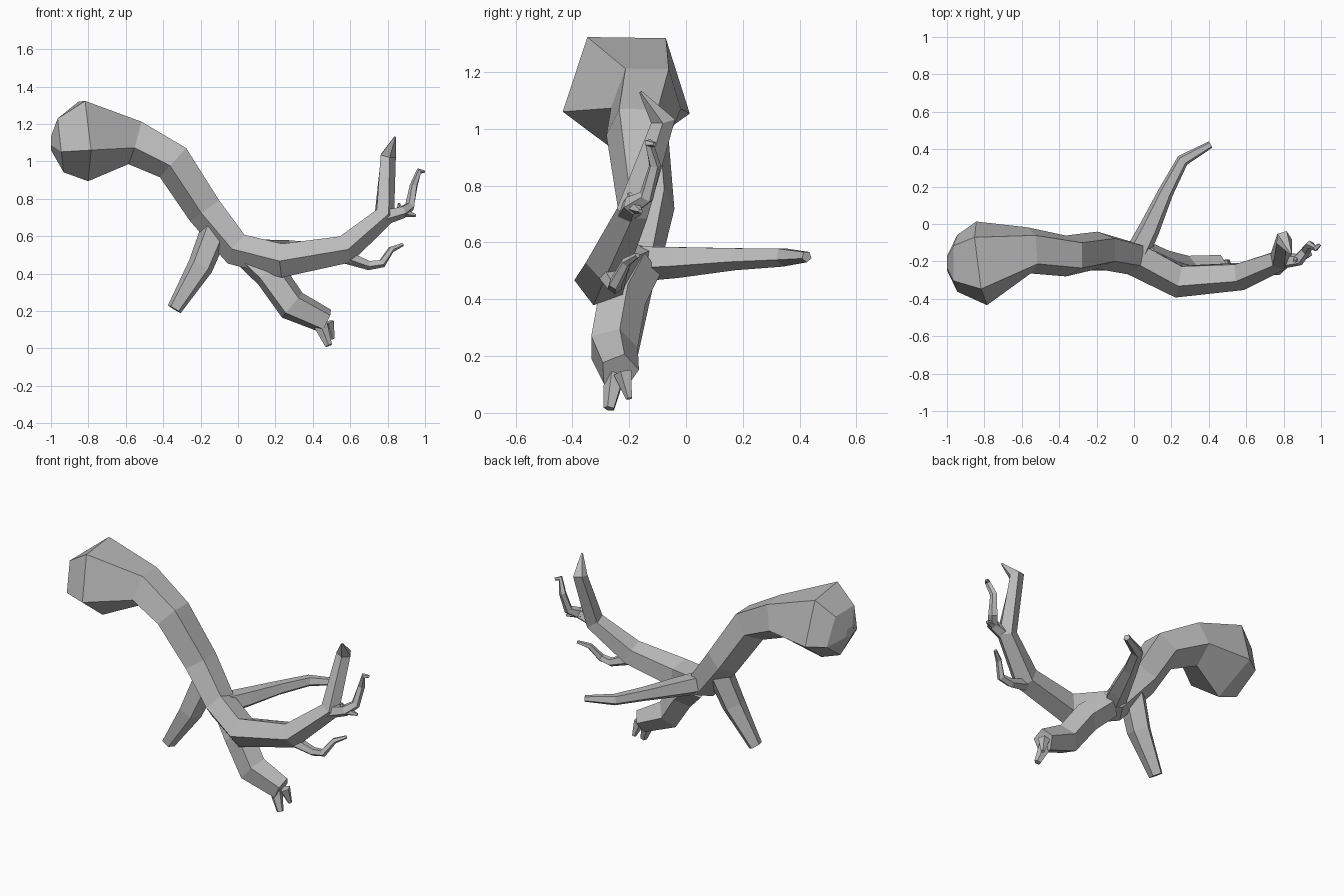
import bpy, bmesh, math
from mathutils import Vector

cube = bpy.data.objects.get("Cube")
if cube:
    bpy.data.objects.remove(cube, do_unlink=True)

wood = bpy.data.materials.new("grey wood")
wood.use_nodes = True
colour = (0.5, 0.5, 0.5, 1)
wood.diffuse_color = colour
wood.node_tree.nodes["Principled BSDF"].inputs["Base Color"].default_value = colour


def limb(name, path, up=(0, 0, 1), sides=5):
    """Faceted tapering tube through (x, y, z, radius) stations."""
    bm = bmesh.new()
    pts = [Vector(p[:3]) for p in path]
    up = Vector(up)
    rings = []
    for i, p in enumerate(pts):
        ahead = (pts[min(i + 1, len(pts) - 1)] - p).normalized()
        behind = (p - pts[max(i - 1, 0)]).normalized()
        along = (ahead + behind).normalized()
        up = (up - along * up.dot(along)).normalized()
        side = along.cross(up)
        ring = []
        for k in range(sides):
            a = math.tau * k / sides - math.pi / 2
            ring.append(bm.verts.new(p + path[i][3] * (side * math.cos(a) + up * math.sin(a))))
        rings.append(ring)
    for a, b in zip(rings, rings[1:]):
        for k in range(sides):
            n = (k + 1) % sides
            bm.faces.new((a[k], a[n], b[n], b[k]))
    bm.faces.new(rings[0])
    bm.faces.new(rings[-1])
    bmesh.ops.recalc_face_normals(bm, faces=bm.faces)
    mesh = bpy.data.meshes.new(name)
    bm.to_mesh(mesh)
    bm.free()
    mesh.materials.append(wood)
    obj = bpy.data.objects.new(name, mesh)
    bpy.context.collection.objects.link(obj)
    return obj


# Trunk with the swollen knob, running on into the long rising branch
limb("trunk", [
    (-1.0, -.21, 1.10, .04), (-.95, -.21, 1.10, .16), (-.82, -.21, 1.13, .237),
    (-.55, -.14, 1.11, .13), (-.34, -.17, 1.0, .115), (-.17, -.14, .74, .105),
    (0, -.18, .53, .095), (.24, -.30, .47, .095), (.57, -.275, .53, .08),
    (.78, -.19, .71, .06), (.80, -.08, 1.03, .045), (.84, -.16, 1.13, .006)])

# Branch reaching backward
limb("back_branch", [
    (.0, -.19, .53, .07), (.08, -.03, .535, .06), (.17, .17, .545, .043),
    (.26, .34, .55, .035), (.41, .425, .55, .02)])

# Two lower roots
limb("left_root", [
    (.05, -.17, .51, .085), (.17, -.23, .40, .09), (.29, -.26, .23, .09),
    (.47, -.235, .145, .07)])
limb("right_root", [
    (-.12, -.16, .64, .08), (-.2, -.19, .44, .072), (-.34, -.21, .21, .042)])

# Prongs at the end of the left root
limb("front_prong", [(.44, -.25, .13, .04), (.485, -.27, .015, .02)], up=(0, 1, 0))
limb("back_prong", [(.48, -.22, .14, .035), (.505, -.2, .05, .012)], up=(0, 1, 0))

# Thin twigs near the branch tip
limb("lower_twig", [
    (.55, -.28, .50, .04), (.70, -.25, .445, .027), (.77, -.25, .455, .024),
    (.82, -.21, .53, .018), (.88, -.17, .555, .01)])
limb("upper_twig", [
    (.77, -.2, .70, .045), (.88, -.19, .73, .035), (.92, -.14, .76, .028),
    (.94, -.11, .87, .022), (.97, -.13, .95, .017), (.995, -.11, .945, .008)])
limb("twig_claw", [(.87, -.19, .73, .03), (.95, -.16, .71, .008)])
limb("twig_thorn", [(.87, -.18, .72, .025), (.86, -.2, .775, .008)], up=(0, 1, 0))
